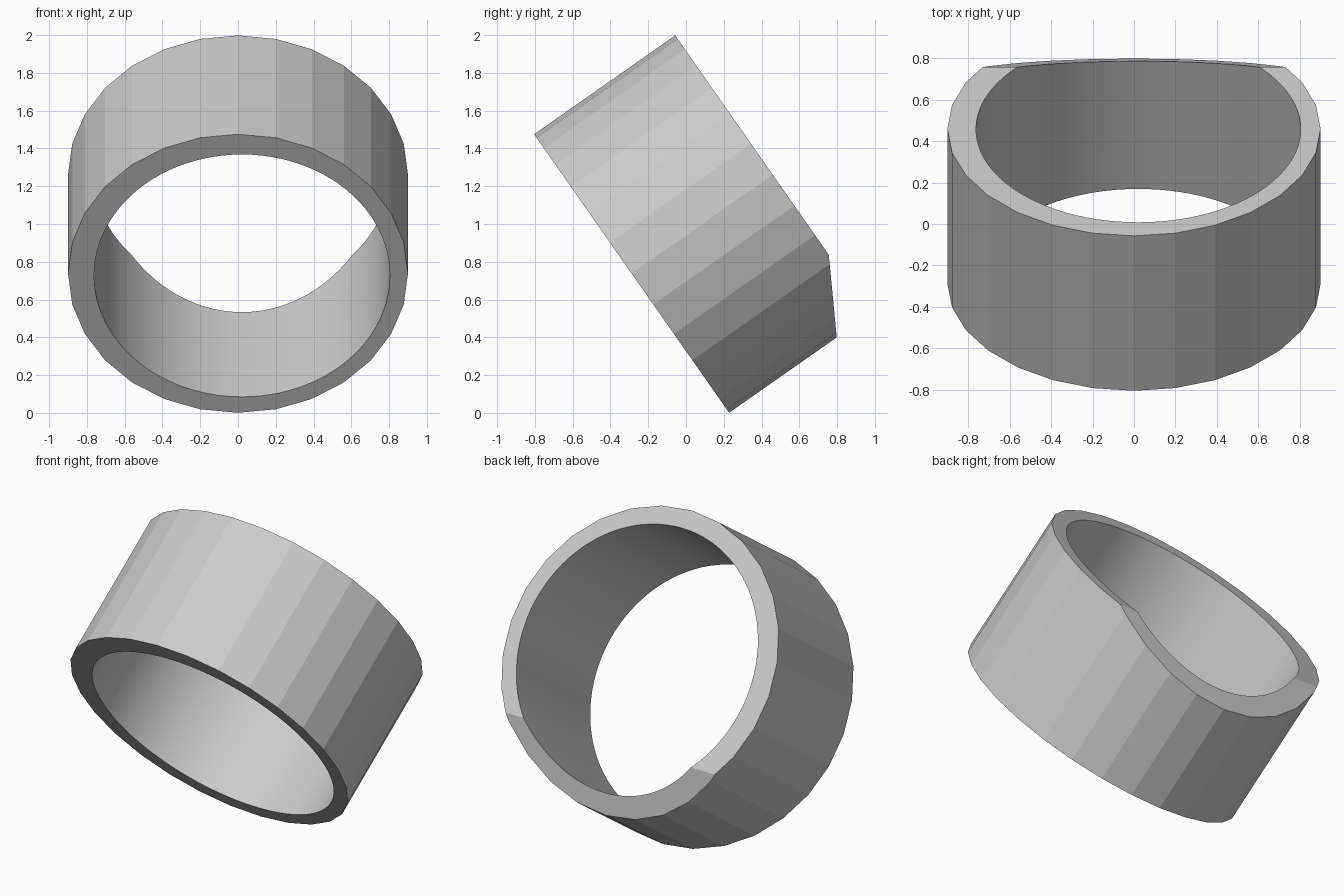
import bpy, bmesh, math
from mathutils import Matrix, Vector

if "Cube" in bpy.data.objects:
    bpy.data.objects.remove(bpy.data.objects["Cube"])

RADIUS, LENGTH, SIDES = 0.9, 0.912, 28
FRONT = Vector((0, -0.288, 0.738))           # centre of the front rim
TILT = Matrix.Translation(FRONT) @ Matrix.Rotation(math.radians(-55), 4, 'X')


def cylinder(name, radius, depth, sides, matrix):
    bm = bmesh.new()
    bmesh.ops.create_cone(bm, cap_ends=True, segments=sides, radius1=radius,
                          radius2=radius, depth=depth, matrix=matrix)
    mesh = bpy.data.meshes.new(name)
    bm.to_mesh(mesh)
    bm.free()
    obj = bpy.data.objects.new(name, mesh)
    bpy.context.collection.objects.link(obj)
    return obj


# Tilted faceted drum
ring = cylinder("ring", RADIUS, LENGTH, SIDES,
                TILT @ Matrix.Translation((0, 0, LENGTH / 2)))

# Flat cut across the low back corner
low, high = Vector((0, 0.798, 0.398)), Vector((0, 0.756, 0.838))
normal = (high - low).cross(Vector((1, 0, 0)))
if normal.y < 0:
    normal.negate()
bm = bmesh.new()
bm.from_mesh(ring.data)
bmesh.ops.bisect_plane(bm, geom=bm.verts[:] + bm.edges[:] + bm.faces[:],
                       plane_co=low, plane_no=normal, clear_outer=True)
bmesh.ops.holes_fill(bm, edges=[e for e in bm.edges if e.is_boundary])
bmesh.ops.recalc_face_normals(bm, faces=bm.faces[:])
bm.to_mesh(ring.data)
bm.free()

# Smooth bore, slightly off-centre and off-axis
start, end = Vector((0.021, 0.014, 0)), Vector((0.021, -0.003, LENGTH))
bore_turn = (end - start).to_track_quat('Z', 'Y').to_matrix().to_4x4()
bore = cylinder("bore_cutter", 0.783, 3, 96,
                TILT @ Matrix.Translation((start + end) / 2) @ bore_turn)
bore.hide_render = True

cut = ring.modifiers.new("bore", 'BOOLEAN')
cut.operation = 'DIFFERENCE'
cut.solver = 'EXACT'
cut.object = bore
bpy.context.view_layer.objects.active = ring
ring.select_set(True)
bore.select_set(False)
bpy.ops.object.modifier_apply(modifier=cut.name)
bpy.data.objects.remove(bore)

# Smooth inside, flat facets outside
bpy.ops.object.shade_smooth_by_angle(angle=math.radians(8))
